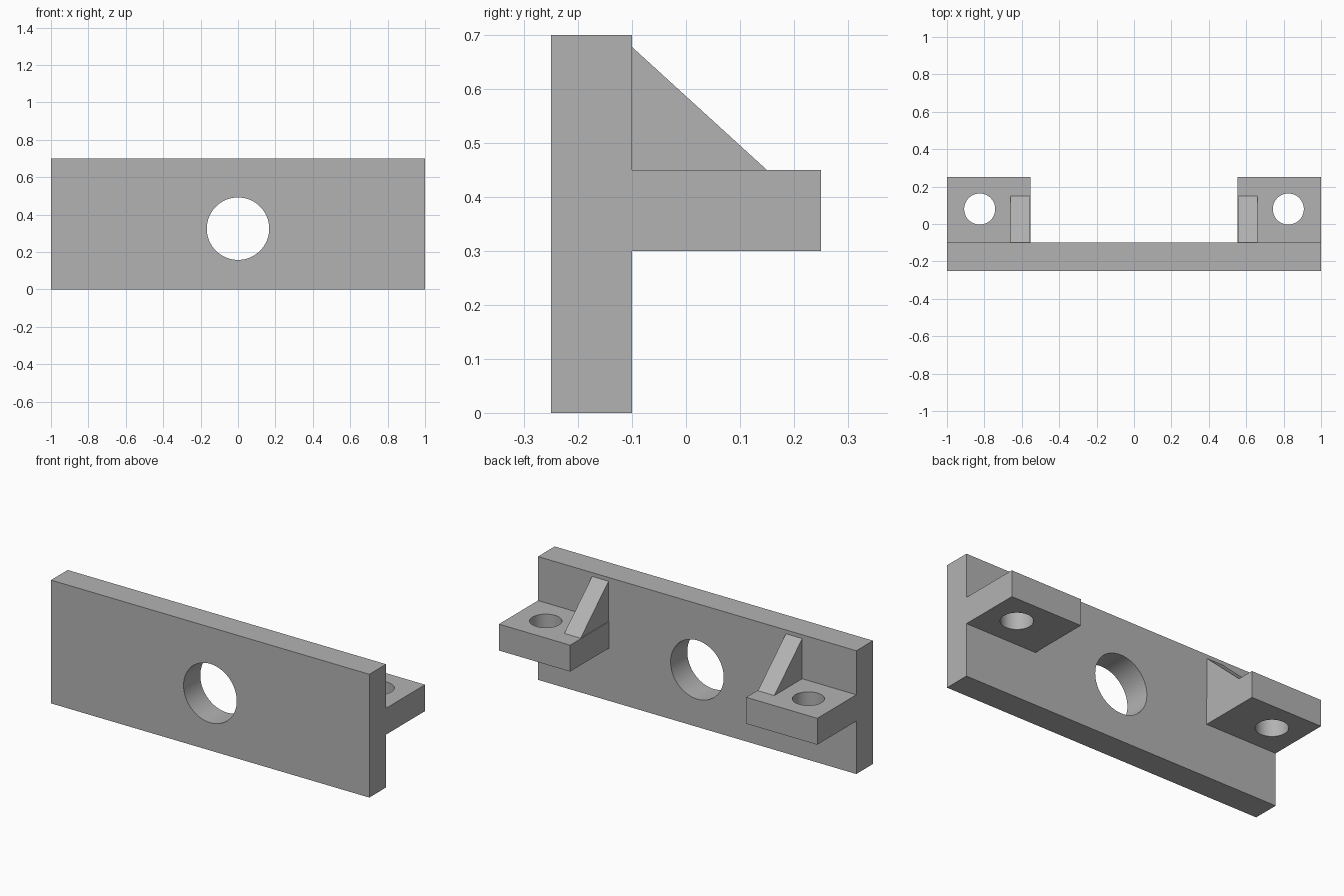
import bpy
import bmesh
import math
from mathutils import Matrix, Vector

if "Cube" in bpy.data.objects:
    bpy.data.objects.remove(bpy.data.objects["Cube"], do_unlink=True)

# One plain grey for the whole bracket
grey = bpy.data.materials.new("plain grey")
grey.use_nodes = True
colour = (0.45, 0.45, 0.45, 1)
grey.diffuse_color = colour
grey.node_tree.nodes["Principled BSDF"].inputs["Base Color"].default_value = colour


def add_object(name, bm):
    bmesh.ops.recalc_face_normals(bm, faces=bm.faces)
    mesh = bpy.data.meshes.new(name)
    bm.to_mesh(mesh)
    bm.free()
    mesh.materials.append(grey)
    obj = bpy.data.objects.new(name, mesh)
    bpy.context.collection.objects.link(obj)
    return obj


def extrude_x(name, profile, x0, x1):
    """Extrude a (y, z) profile from x0 to x1."""
    bm = bmesh.new()
    face = bm.faces.new([bm.verts.new((x0, y, z)) for y, z in profile])
    new = bmesh.ops.extrude_face_region(bm, geom=[face])["geom"]
    verts = [v for v in new if isinstance(v, bmesh.types.BMVert)]
    bmesh.ops.translate(bm, verts=verts, vec=Vector((x1 - x0, 0, 0)))
    return add_object(name, bm)


def rod(name, radius, centre, axis):
    """Long round cutter along the y or z axis."""
    bm = bmesh.new()
    turn = Matrix.Rotation(math.pi / 2, 4, "X") if axis == "Y" else Matrix()
    bmesh.ops.create_cone(bm, cap_ends=True, segments=64, radius1=radius,
                          radius2=radius, depth=1,
                          matrix=Matrix.Translation(centre) @ turn)
    obj = add_object(name, bm)
    obj.hide_render = True
    return obj


def combine(target, tool, operation):
    """Apply a boolean and remove the tool object."""
    mod = target.modifiers.new(operation.lower(), "BOOLEAN")
    mod.operation, mod.object, mod.solver = operation, tool, "EXACT"
    bpy.ops.object.select_all(action="DESELECT")
    bpy.context.view_layer.objects.active = target
    target.select_set(True)
    bpy.ops.object.modifier_apply(modifier=mod.name)
    bpy.data.objects.remove(tool, do_unlink=True)


# Upright plate with its central bore
back, front, top = -0.10, -0.25, 0.70
plate = extrude_x("mounting_plate",
                  [(front, 0), (back, 0), (back, top), (front, top)], -1, 1)
combine(plate, rod("bore_cutter", 0.167, (0, -0.2, 0.325), "Y"), "DIFFERENCE")

# Drilled lug and sloping gusset at each end
for side, s in (("left", 1), ("right", -1)):
    lug = extrude_x(side + "_lug", [(back - 0.05, 0.30), (0.25, 0.30),
                                    (0.25, 0.45), (back - 0.05, 0.45)],
                    s * 0.553, s)
    combine(lug, rod("lug_cutter", 0.083, (s * 0.825, 0.08, 0.4), "Z"), "DIFFERENCE")
    combine(plate, lug, "UNION")
    gusset = extrude_x(side + "_gusset",
                       [(back - 0.02, 0.43), (0.15, 0.43), (0.15, 0.45),
                        (back, 0.678), (back - 0.02, 0.678)],
                       s * 0.557, s * 0.66)
    combine(plate, gusset, "UNION")

# Smooth bores with crisp edges
bpy.ops.object.select_all(action="DESELECT")
plate.select_set(True)
bpy.context.view_layer.objects.active = plate
bpy.ops.object.shade_smooth_by_angle(angle=math.radians(30))
